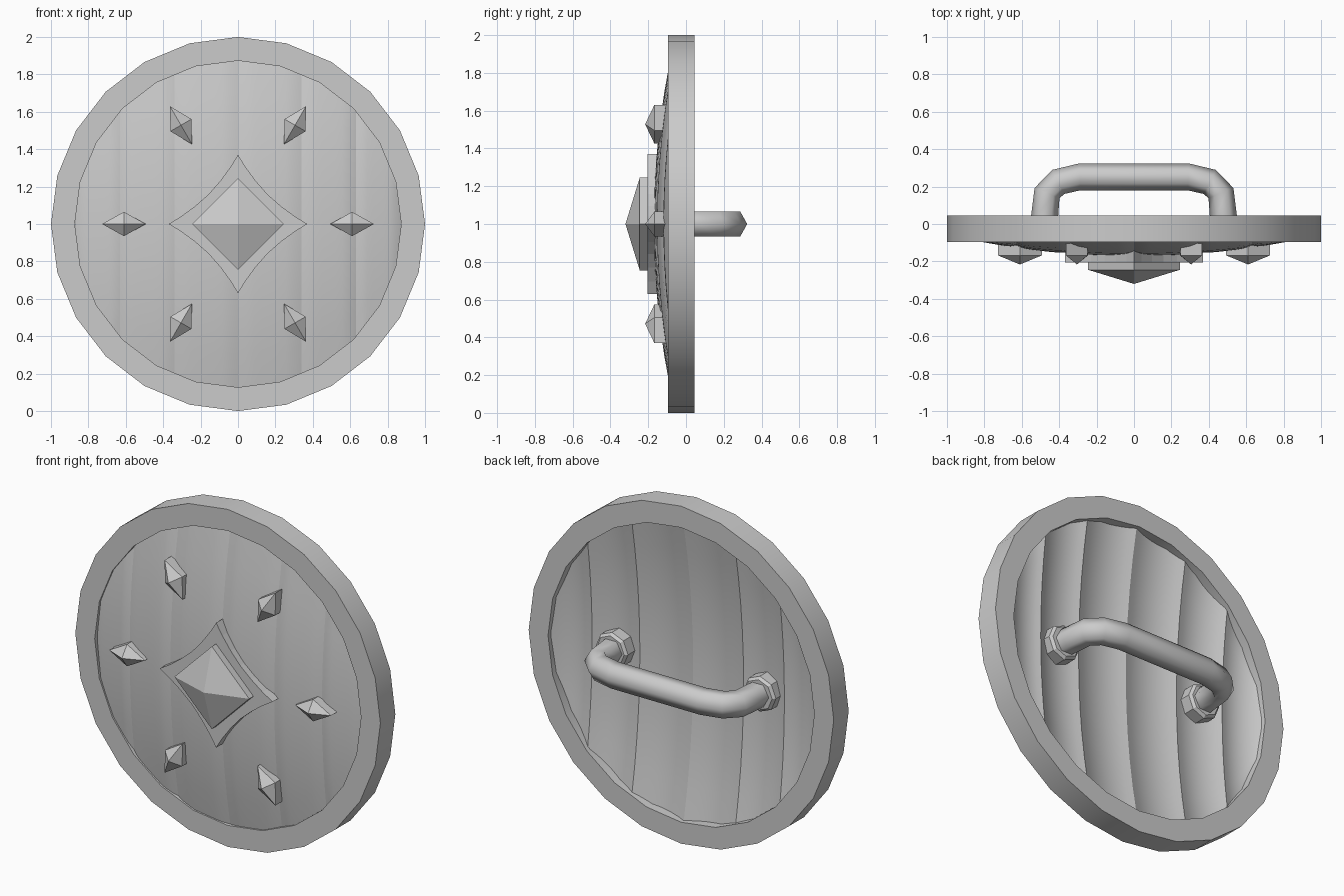
import bpy, bmesh, math
from mathutils import Vector

if "Cube" in bpy.data.objects:
    bpy.data.objects.remove(bpy.data.objects["Cube"])

CZ = 1.0  # height of the shield centre


def finish(name, bm, smooth=None):
    bmesh.ops.remove_doubles(bm, verts=bm.verts, dist=0.0005)
    bmesh.ops.recalc_face_normals(bm, faces=bm.faces)
    me = bpy.data.meshes.new(name)
    bm.to_mesh(me)
    bm.free()
    ob = bpy.data.objects.new(name, me)
    bpy.context.collection.objects.link(ob)
    if smooth:
        bpy.ops.object.select_all(action='DESELECT')
        ob.select_set(True)
        bpy.context.view_layer.objects.active = ob
        bpy.ops.object.shade_smooth_by_angle(angle=math.radians(smooth))
    return ob


def skin(name, rings, loop=False, smooth=None):
    """Bridge rings of points; cap the ends unless the rings form a loop."""
    bm = bmesh.new()
    vs = [[bm.verts.new(p) for p in r] for r in rings]
    n = len(vs[0])
    for k in range(len(vs) if loop else len(vs) - 1):
        a, b = vs[k], vs[(k + 1) % len(vs)]
        for i in range(n):
            j = (i + 1) % n
            bm.faces.new((a[i], a[j], b[j], b[i]))
    if not loop:
        bm.faces.new(vs[0])
        bm.faces.new(vs[-1])
    return finish(name, bm, smooth)


def layers(outline, levels, cx=0, cz=0):
    """Scaled copies of an x/z outline at the given depths."""
    return [[(cx + x * s, y, CZ + cz + z * s) for x, z in outline] for y, s in levels]


def ngon(n):
    return [(math.sin(math.tau * i / n), math.cos(math.tau * i / n)) for i in range(n)]


# rim
skin("rim", layers(ngon(24), [(-0.095, 1), (0.045, 1), (0.045, 0.873), (-0.095, 0.873)]),
     loop=True, smooth=30)


# planks: domed, each bowed across its width
def half_height(x, r=0.878):
    pts = [(r * a, r * b) for a, b in ngon(24)[:7]]
    for (x0, z0), (x1, z1) in zip(pts, pts[1:]):
        if x0 <= x <= x1:
            return z0 + (z1 - z0) * (x - x0) / (x1 - x0)
    return 0.0


def plank(name, xa, xb, cols=8, rows=10):
    bm = bmesh.new()
    front, back = [], []
    for i in range(cols + 1):
        t = -1 + 2 * i / cols
        x = xa + (xb - xa) * i / cols
        h = half_height(abs(x))
        f, b = [], []
        for j in range(rows + 1):
            z = h * (-1 + 2 * j / rows)
            dome = -0.172 + 0.115 * (x * x + z * z)
            f.append(bm.verts.new((x, dome + 0.012 * t ** 6, CZ + z)))
            b.append(bm.verts.new((x, dome + 0.075 + 0.03 * t * t, CZ + z)))
        front.append(f)
        back.append(b)
    for g in (front, back):
        for i in range(cols):
            for j in range(rows):
                bm.faces.new((g[i][j], g[i + 1][j], g[i + 1][j + 1], g[i][j + 1]))
    for i in range(cols):
        for j in (0, rows):
            bm.faces.new((front[i][j], front[i + 1][j], back[i + 1][j], back[i][j]))
    for j in range(rows):
        for i in (0, cols):
            bm.faces.new((front[i][j], front[i][j + 1], back[i][j + 1], back[i][j]))
    finish(name, bm, 35)


joints = [-0.87, -0.63, -0.34, 0, 0.34, 0.63, 0.87]
for k in range(6):
    plank(f"plank_{k + 1}", joints[k], joints[k + 1])

# centre plate: four-pointed outline with hollow sides
quarter = [(0, 0.37), (0.04, 0.305), (0.095, 0.23), (0.158, 0.158), (0.23, 0.095), (0.305, 0.04)]
star = []
for q in range(4):
    for x, z in quarter:
        for _ in range(q):
            x, z = z, -x
        star.append((x, z))
skin("centre_plate", layers(star, [(-0.14, 1), (-0.205, 1)]))

# centre pyramid
skin("centre_spike", layers(ngon(4), [(-0.19, 0.245), (-0.245, 0.245), (-0.32, 0.0015)]))

# studs pointing outward around the centre
for k in range(6):
    c, s = math.cos(k * math.pi / 3), math.sin(k * math.pi / 3)
    diamond = [(c * u - s * v, s * u + c * v)
               for u, v in ((0.117, 0), (0, 0.065), (-0.117, 0), (0, -0.065))]
    skin(f"stud_{k + 1}", layers(diamond, [(-0.10, 1), (-0.168, 1), (-0.216, 0.008)],
                                 0.61 * c, 0.61 * s))

# handle: six-sided bent bar
half = [(-0.49, -0.07), (-0.477, 0.05), (-0.465, 0.165), (-0.405, 0.225), (-0.29, 0.252)]
path = [Vector(p) for p in half + [(-x, y) for x, y in reversed(half)]]
rings = []
for i, p in enumerate(path):
    d = (path[min(i + 1, len(path) - 1)] - path[max(i - 1, 0)]).normalized()
    n = Vector((-d.y, d.x))
    rings.append([(p.x + n.x * 0.072 * math.cos(a), p.y + n.y * 0.072 * math.cos(a),
                   CZ + 0.075 * math.sin(a)) for a in (k * math.tau / 6 for k in range(6))])
skin("handle", rings, smooth=65)

# collars at the handle ends
for side, x in (("left", -0.485), ("right", 0.485)):
    skin(f"collar_{side}", layers(ngon(8), [(-0.09, 0.105), (0.0, 0.105), (0.015, 0.09)], x))
